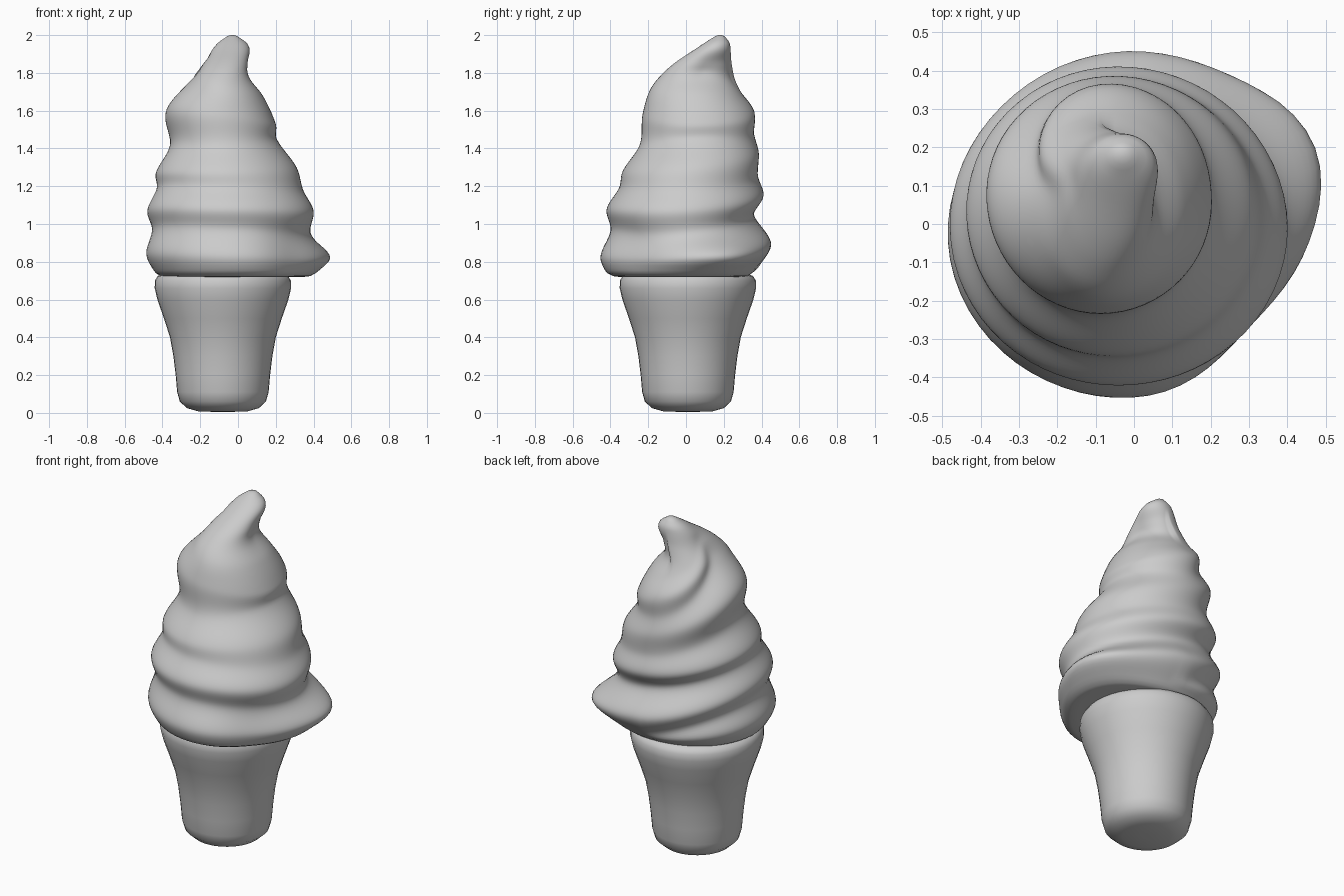
import bpy, bmesh, math
from mathutils import Vector

if "Cube" in bpy.data.objects:
    bpy.data.objects.remove(bpy.data.objects["Cube"])


def curve(knots, t):
    """Smooth hermite interpolation through (t, value...) knots, as a Vector."""
    if t <= knots[0][0]:
        return Vector(knots[0][1:] + (0,))
    if t >= knots[-1][0]:
        return Vector(knots[-1][1:] + (0,))
    i = max(j for j in range(len(knots) - 1) if knots[j][0] <= t)
    p = lambda j: Vector(knots[j][1:] + (0,))

    def slope(j):
        a, b = max(j - 1, 0), min(j + 1, len(knots) - 1)
        return (p(b) - p(a)) / (knots[b][0] - knots[a][0])
    h = knots[i + 1][0] - knots[i][0]
    u = (t - knots[i][0]) / h
    return (p(i) * (2*u**3 - 3*u*u + 1) + p(i + 1) * (3*u*u - 2*u**3)
            + slope(i) * h * (u**3 - 2*u*u + u) + slope(i + 1) * h * (u**3 - u*u))


def loft(name, rings):
    """Skin closed rings of points, capping both ends."""
    bm = bmesh.new()
    rows = [[bm.verts.new(p) for p in ring] for ring in rings]
    n = len(rows[0])
    for a, b in zip(rows, rows[1:]):
        for i in range(n):
            j = (i + 1) % n
            bm.faces.new((a[i], a[j], b[j], b[i]))
    bm.faces.new(rows[0][::-1])
    bm.faces.new(rows[-1])
    for f in bm.faces:
        f.smooth = True
    me = bpy.data.meshes.new(name)
    bm.to_mesh(me)
    bm.free()
    ob = bpy.data.objects.new(name, me)
    bpy.context.collection.objects.link(ob)
    return ob


# Wafer cone: turned profile (radius, z)
profile = [(.03, .005), (.13, .008), (.19, .025), (.228, .06), (.242, .11), (.25, .2),
           (.262, .3), (.28, .4), (.312, .5), (.347, .6), (.361, .66), (.36, .70),
           (.345, .725), (.31, .738), (.2, .74), (.03, .74)]
loft("wafer_cone", [[(-.08 + r * math.cos(2*math.pi*i/40), .01 + r * math.sin(2*math.pi*i/40), z)
                     for i in range(40)] for r, z in profile])

# Ice cream: drifting centre line (z, x, y)
CENTRE = [(.7, 0., 0.), (.85, -.01, 0.), (1.07, -.04, -.01), (1.3, -.06, .03), (1.6, -.09, .065),
          (1.75, -.085, .075), (1.85, -.05, .11), (1.93, -.035, .15), (2., -.03, .18)]
DIRS = [(1, 0), (0, 1), (-1, 0), (0, -1)]   # right, back, left, front

# Rising spiral, four stations per turn: ridge z, reach, groove z, reach
SPIRAL = [(.755, .37, .78, .39),
          (.84, .485, .97, .455), (.83, .455, .97, .40), (.82, .455, .95, .385), (.90, .45, 1.05, .36),
          (1.07, .48, 1.19, .43), (1.08, .42, 1.19, .355), (1.07, .40, 1.18, .345), (1.15, .41, 1.26, .38),
          (1.27, .435, 1.42, .36), (1.28, .335, 1.42, .245), (1.30, .31, 1.45, .205), (1.38, .385, 1.48, .36),
          (1.60, .38, 1.77, .235), (1.58, .23, 1.70, .195), (1.53, .20, 1.68, .13), (1.60, .36, 1.70, .29),
          (1.84, .19, 1.87, .165), (1.81, .11, 1.86, .05), (1.80, .04, 1.85, .045), (1.78, .24, 1.86, .23)]
# Bottom lip and curled tip: z then reach right, back, left, front
BASE = [(.725, .38, .33, .41, .39), (.745, .41, .355, .44, .425)]
TIP = [(1.92, .062, .236, .138, -.04), (1.96, .045, .23, .105, -.10), (1.985, .01, .212, .07, -.14)]


def radius(z, reach, d):
    c = curve(CENTRE, z)
    return reach - c.x * DIRS[d][0] - c.y * DIRS[d][1]


ridges = [(n, a, radius(a, b, n % 4)) for n, (a, b, _, _) in enumerate(SPIRAL, 1)]
grooves = [(n, c, radius(c, e, n % 4)) for n, (_, _, c, e) in enumerate(SPIRAL, 1)]


def ring_knot(row, u):
    z = row[0]
    pts = [(n, radius(z, row[1 + n % 4], n % 4)) for n in range(-1, 8)]
    return z, curve(pts, u).x


SEG = 64
profiles = []
for i in range(SEG):
    u = 1 + 4 * i / SEG
    knots = [ring_knot(r, u) for r in BASE]
    for k in range(5):
        for table in (ridges, grooves):
            v = curve(table, u + 4 * k)
            if v.x > knots[-1][0] + .015:
                knots.append((v.x, v.y))
    knots += [ring_knot(r, u) for r in TIP]
    profiles.append((u * math.pi / 2, knots))


def bump(angle, z, deg, width, z0, zw):
    d = (math.degrees(angle) - deg + 180) % 360 - 180
    return math.exp(-(d / width)**2 / 2 - ((z - z0) / zw)**2 / 2)


def swirl_ring(z, scale=1):
    zz = min(max(z, .725), 1.985)
    c = curve(CENTRE, z)
    ring = []
    for a, knots in profiles:
        r = curve(knots, zz).x
        # Overhanging end of the first coil, and the flat before it
        r += .06 * bump(a, zz, 25, 18, .82, .06) - .05 * bump(a, zz, -42, 20, .82, .09)
        ring.append((c.x + r * scale * math.cos(a), c.y + r * scale * math.sin(a), z))
    return ring


levels = [.725 + 1.26 * i / 90 for i in range(91)]
rings = [swirl_ring(.722, .3), swirl_ring(.72, .85), swirl_ring(.721, .95)]
rings += [swirl_ring(z) for z in levels]
rings += [swirl_ring(1.995, .65), swirl_ring(2., .2)]
loft("soft_ice_swirl", rings)
